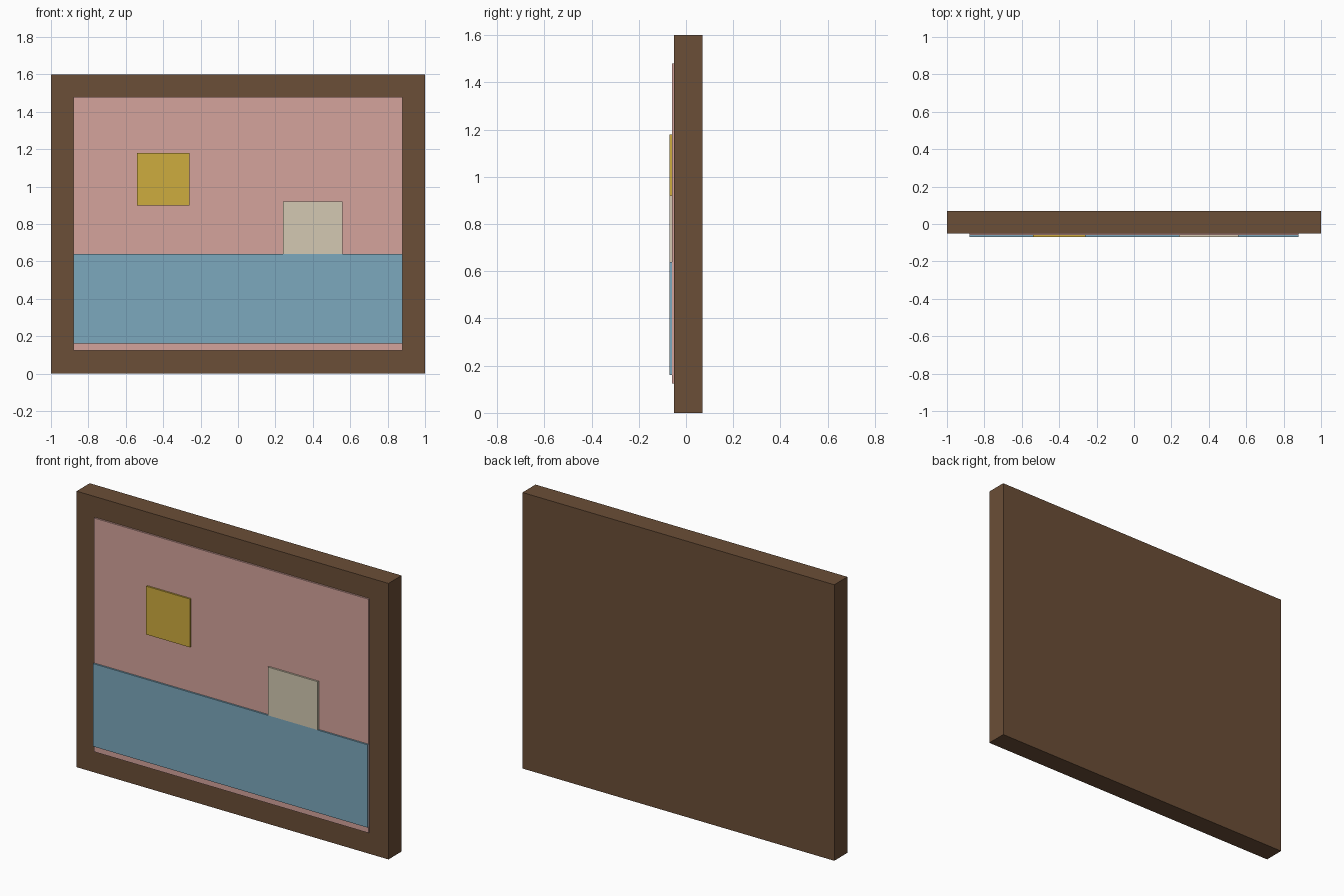
import bpy
import bmesh
from mathutils import Vector

if "Cube" in bpy.data.objects:
    bpy.data.objects.remove(bpy.data.objects["Cube"])


def material(name, rgb):
    # sRGB 0-255 to linear
    lin = [(c / 255 / 12.92) if c / 255 <= 0.04045 else ((c / 255 + 0.055) / 1.055) ** 2.4 for c in rgb]
    m = bpy.data.materials.new(name)
    m.diffuse_color = (*lin, 1.0)
    m.use_nodes = True
    m.node_tree.nodes["Principled BSDF"].inputs["Base Color"].default_value = m.diffuse_color
    return m


def slab(name, x, y, z, mat):
    # axis-aligned box from (min, max) ranges
    bm = bmesh.new()
    bmesh.ops.create_cube(bm, size=1.0)
    lo, hi = Vector((x[0], y[0], z[0])), Vector((x[1], y[1], z[1]))
    for v in bm.verts:
        v.co = Vector(lo[i] + (v.co[i] + 0.5) * (hi[i] - lo[i]) for i in range(3))
    mesh = bpy.data.meshes.new(name)
    bm.to_mesh(mesh)
    bm.free()
    mesh.materials.append(mat)
    ob = bpy.data.objects.new(name, mesh)
    bpy.context.collection.objects.link(ob)
    return ob


wood = material("dark_wood", (107, 78, 55))
pink = material("sky_pink", (213, 164, 156))
blue = material("sea_blue", (124, 168, 189))
gold = material("sun_gold", (206, 172, 62))
cream = material("sail_cream", (212, 201, 178))

# Backing frame and painted canvas
slab("frame", (-1, 1), (-0.05, 0.07), (0, 1.6), wood)
slab("sky_canvas", (-0.88, 0.88), (-0.06, -0.05), (0.125, 1.48), pink)

# Thin raised picture details
FRONT = (-0.07, -0.0605 + 0.0005)
slab("sea", (-0.88, 0.88), FRONT, (0.16, 0.64), blue)
slab("sun", (-0.54, -0.26), FRONT, (0.90, 1.18), gold)
slab("sail", (0.24, 0.56), FRONT, (0.64, 0.92), cream)
